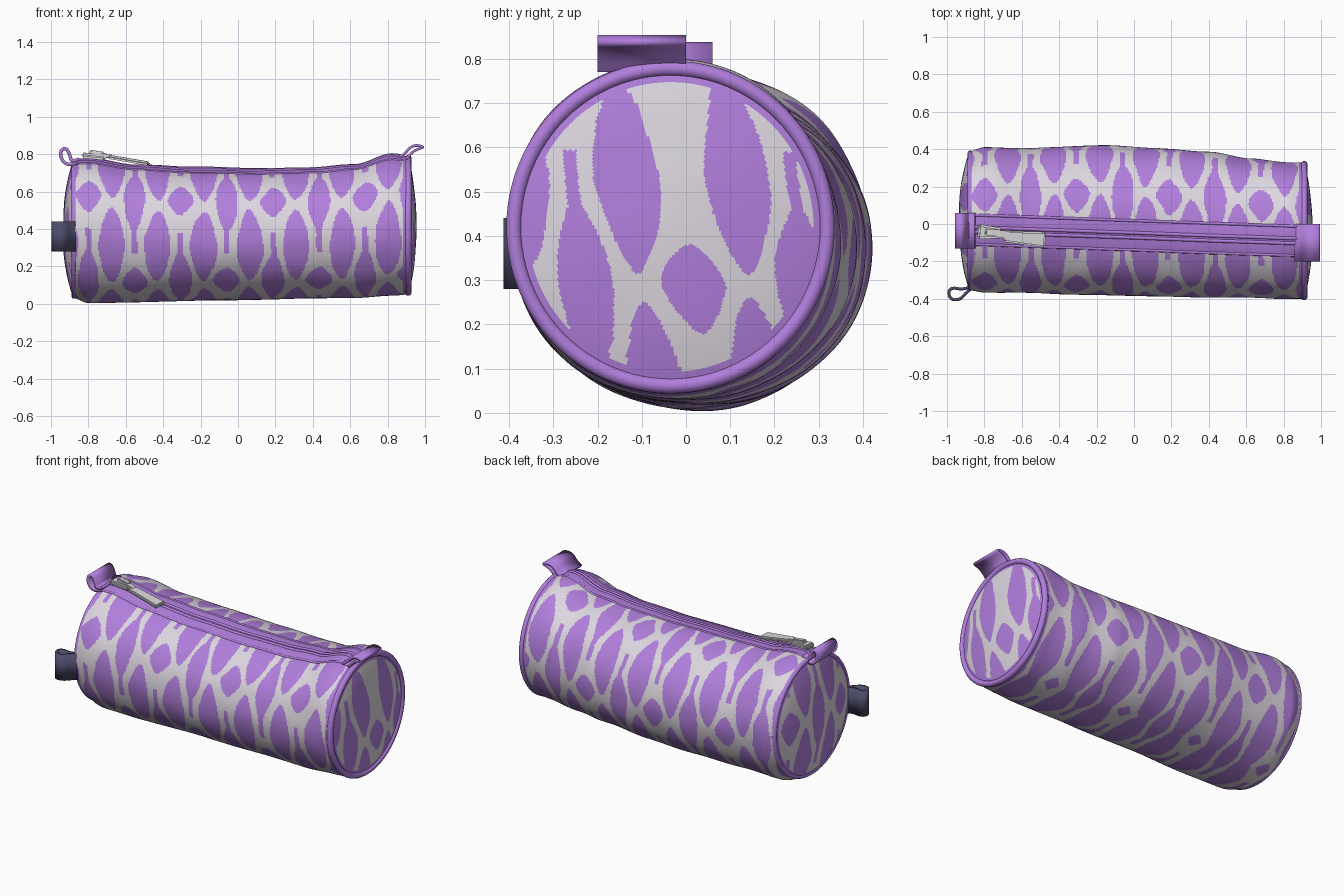
import bpy, bmesh, math
from mathutils import Vector, noise

if "Cube" in bpy.data.objects:
    bpy.data.objects.remove(bpy.data.objects["Cube"])


def material(name, colour):
    m = bpy.data.materials.new(name)
    m.use_nodes = True
    m.diffuse_color = (*colour, 1)
    m.node_tree.nodes["Principled BSDF"].inputs["Base Color"].default_value = (*colour, 1)
    return m


WHITE = material("off white fabric", (0.72, 0.68, 0.74))
PURPLE = material("purple fabric", (0.44, 0.21, 0.72))
NAVY = material("navy ribbon", (0.075, 0.075, 0.15))
METAL = material("pale metal", (0.72, 0.70, 0.73))

# Outline along the length: x, front y, back y, bottom z, top z
STATIONS = [
    (-0.88, -0.355, 0.39, 0.03, 0.77), (-0.80, -0.365, 0.41, 0.005, 0.775),
    (-0.55, -0.37, 0.405, 0.008, 0.74), (-0.25, -0.378, 0.42, 0.015, 0.727),
    (0.10, -0.387, 0.41, 0.02, 0.722), (0.40, -0.39, 0.385, 0.028, 0.725),
    (0.62, -0.395, 0.35, 0.035, 0.742), (0.83, -0.40, 0.33, 0.042, 0.80),
    (0.91, -0.40, 0.33, 0.05, 0.79)]
X0, X1 = STATIONS[0][0], STATIONS[-1][0]
PERIOD = 0.493


def section(x):
    """Centre and radii of the body at x."""
    x = min(max(x, X0), X1)
    for a, b in zip(STATIONS, STATIONS[1:]):
        if x <= b[0]:
            t = (x - a[0]) / (b[0] - a[0])
            t = t * t * (3 - 2 * t)
            f, k, lo, hi = (p + (q - p) * t for p, q in zip(a[1:], b[1:]))
            return (f + k) / 2, (lo + hi) / 2, (k - f) / 2, (hi - lo) / 2


def skin(x, ang, scale=1.0):
    """Point on the body; angle 0 is the front, a quarter turn is the top."""
    cy, cz, ry, rz = section(x)
    c, s = math.cos(ang), math.sin(ang)
    fade = min(1, (x - X0) / 0.12, (X1 - x) / 0.12)
    wrinkle = 0.016 * noise.noise((x * 4, c * 2.2, s * 2.2))
    r = scale * (1 + fade * (wrinkle + 0.012 * math.sin(2 * ang) ** 2))
    return Vector((x, cy - ry * r * c, max(0, cz + rz * r * s)))


def zip_y(x):
    return -0.06 - 0.035 * x


def in_print(s, w, drop=0.5, tails=True):
    """True inside the diamonds, spindles and drops of the printed fabric."""
    n = noise.noise((s * 9, w * 4, 1.7))
    s, w = s + 0.01 * n, w + 0.03 * n
    for k in (math.floor(w) - 1, math.floor(w), math.floor(w) + 1):
        p = (s + (k % 2) * PERIOD / 2) % PERIOD
        ds, dw = min(p, PERIOD - p), abs(w - k)
        if tails and dw < 0.62 and ds < 0.015 + 0.043 * max(0, 1 - (dw / 0.36) ** 2):
            return True
        if ((PERIOD / 2 - ds) / 0.071) ** 1.4 + (dw / 0.2) ** 1.4 < 1:
            return True
        dc, dv = abs(ds - PERIOD / 4), abs(w - k - drop)
        if (dc / 0.071) ** 1.6 + (dv / 0.44) ** 1.6 < 1:
            return True
    return False


def finish(name, bm, mats):
    bmesh.ops.remove_doubles(bm, verts=bm.verts, dist=1e-5)
    bmesh.ops.recalc_face_normals(bm, faces=bm.faces)
    me = bpy.data.meshes.new(name)
    bm.to_mesh(me)
    bm.free()
    ob = bpy.data.objects.new(name, me)
    bpy.context.collection.objects.link(ob)
    for m in mats:
        me.materials.append(m)
    bpy.ops.object.select_all(action='DESELECT')
    ob.select_set(True)
    bpy.context.view_layer.objects.active = ob
    bpy.ops.object.shade_smooth_by_angle(angle=math.radians(50))
    return ob


def ring_sheet(name, rows, cols, point, rule):
    """Rows of closed rings; rule picks purple from the middle of each face."""
    bm = bmesh.new()
    grid = [[bm.verts.new(point(i / rows, math.tau * j / cols)) for j in range(cols)]
            for i in range(rows + 1)]
    for i in range(rows):
        for j in range(cols):
            k = (j + 1) % cols
            f = bm.faces.new((grid[i][j], grid[i][k], grid[i + 1][k], grid[i + 1][j]))
            f.material_index = int(rule(f.calc_center_median()))
    return finish(name, bm, (WHITE, PURPLE))


def tube(name, points, radius, mat, cyclic=False):
    cu = bpy.data.curves.new(name, 'CURVE')
    cu.dimensions = '3D'
    cu.bevel_depth, cu.bevel_resolution, cu.use_fill_caps = radius, 3, True
    sp = cu.splines.new('POLY')
    sp.points.add(len(points) - 1)
    for q, p in zip(sp.points, points):
        q.co = (*p, 1)
    sp.use_cyclic_u = cyclic
    sp.use_smooth = True
    cu.materials.append(mat)
    ob = bpy.data.objects.new(name, cu)
    bpy.context.collection.objects.link(ob)


def ribbon(name, profile, sweep, mat, thickness):
    """Sheet made by sweeping a smoothed open profile along a vector."""
    pts = [Vector(p) for p in profile]
    for _ in range(3):
        pts = [pts[0]] + [a.lerp(b, t) for a, b in zip(pts, pts[1:])
                          for t in (0.25, 0.75)] + [pts[-1]]
    bm = bmesh.new()
    a = [bm.verts.new(p) for p in pts]
    b = [bm.verts.new(p + Vector(sweep)) for p in pts]
    for i in range(len(pts) - 1):
        bm.faces.new((a[i], a[i + 1], b[i + 1], b[i]))
    ob = finish(name, bm, (mat,))
    mod = ob.modifiers.new("thickness", 'SOLIDIFY')
    mod.thickness, mod.offset = thickness, 0


def block(name, centre, size, mat, tilt=0.0, bevel=0.008, flare=1.0):
    bm = bmesh.new()
    bmesh.ops.create_cube(bm, size=1)
    for v in bm.verts:
        if v.co.x > 0:
            v.co.y *= flare
        v.co = Vector(a * b for a, b in zip(v.co, size))
    bmesh.ops.bevel(bm, geom=bm.edges[:], offset=bevel, segments=2, affect='EDGES')
    ob = finish(name, bm, (mat,))
    ob.location, ob.rotation_euler = centre, (0, tilt, -0.08)


# Printed body with the plain zip tape along the top; the print mirrors at the zip
def body_rule(c):
    cy, cz, ry, rz = section(c.x)
    if c.x > 0.885 or (c.z > cz and abs(c.y - zip_y(c.x)) < 0.083):
        return True
    turn = math.degrees(math.atan2((c.z - cz) / rz, (cy - c.y) / ry))
    if turn < -110:
        turn += 360
    return in_print(c.x + 0.06, (turn - 110 if turn > 90 else 30 - turn) / 74, 0.56)


ring_sheet("case_body", 260, 260, lambda t, a: skin(X0 + (X1 - X0) * t, a), body_rule)


# Domed round ends with a plain border, and their piping
def end_cap(name, x, bulge, border, rule):
    cy, cz, ry, rz = section(x)

    def point(t, a):
        p = skin(x, a, t)
        dome = bulge * (1 - t ** 2.5) + 0.006 * (1 - t) * noise.noise(p * 6)
        return p + Vector((dome, 0, 0))

    def cap_rule(c):
        return math.hypot((c.y - cy) / ry, (c.z - cz) / rz) > border or rule(c)
    ring_sheet(name, 70, 240, point, cap_rule)


end_cap("left_end", X1, 0.042, 0.89,
        lambda c: in_print(c.y - 0.02 + 0.12 * (c.z - 0.285), 1 + (0.285 - c.z) / 0.5,
                           tails=abs(c.y) > 0.12))
end_cap("right_end", X0, -0.055, 0.92,
        lambda c: in_print(c.y - 0.27, 1 + (0.42 - c.z) / 0.5))
for name, x, r in (("left_piping", X1, 0.018), ("right_piping", X0 + 0.004, 0.014)):
    tube(name, [skin(x, math.tau * i / 96, 0.97) for i in range(96)], r, PURPLE, True)


# Zip: two rows of teeth and the folded tape edges
def zip_point(x, offset):
    cy, cz, ry, rz = section(x)
    p = skin(x, math.acos((cy - zip_y(x) - offset) / ry))
    return p - Vector((0, 0, 0.003))


for name, offset, r in (("front_teeth", -0.013, 0.010), ("back_teeth", 0.013, 0.010),
                        ("front_tape_edge", -0.078, 0.008), ("back_tape_edge", 0.078, 0.008)):
    tube(name, [zip_point(-0.86 + 1.74 * i / 60, offset) for i in range(61)], r, PURPLE)

# Zip slider and its pull
block("slider", (-0.77, -0.045, 0.788), (0.13, 0.08, 0.03), METAL, 0.1, 0.01, 0.7)
block("slider_bridge", (-0.755, -0.045, 0.806), (0.08, 0.035, 0.024), METAL, 0.15, 0.006)
block("pull_link", (-0.705, -0.055, 0.793), (0.07, 0.04, 0.02), METAL, 0.2, 0.006)
block("zip_pull", (-0.585, -0.075, 0.768), (0.225, 0.06, 0.022), METAL, 0.17, 0.008, 1.4)

# Fabric loops at the zip ends
ribbon("left_loop", [(0.86, -0.2, 0.785), (0.89, -0.2, 0.80), (0.92, -0.2, 0.838),
                     (0.955, -0.2, 0.85), (0.997, -0.2, 0.838), (0.96, -0.2, 0.828),
                     (0.93, -0.2, 0.81), (0.90, -0.2, 0.775)], (0, 0.2, 0), PURPLE, 0.014)
ribbon("right_loop", [(-0.85, -0.13, 0.775), (-0.89, -0.13, 0.76), (-0.90, -0.13, 0.80),
                      (-0.92, -0.13, 0.835), (-0.95, -0.13, 0.82), (-0.945, -0.13, 0.77),
                      (-0.91, -0.13, 0.742), (-0.86, -0.13, 0.755)], (0, 0.19, 0), PURPLE, 0.018)

# Side ribbon tag
ribbon("side_tag", [(-0.87, -0.335, 0.28), (-0.92, -0.35, 0.28), (-0.97, -0.34, 0.28),
                    (-0.994, -0.36, 0.28), (-0.98, -0.405, 0.28), (-0.93, -0.405, 0.28),
                    (-0.90, -0.37, 0.28), (-0.87, -0.345, 0.28)], (0, 0, 0.16), NAVY, 0.016)
